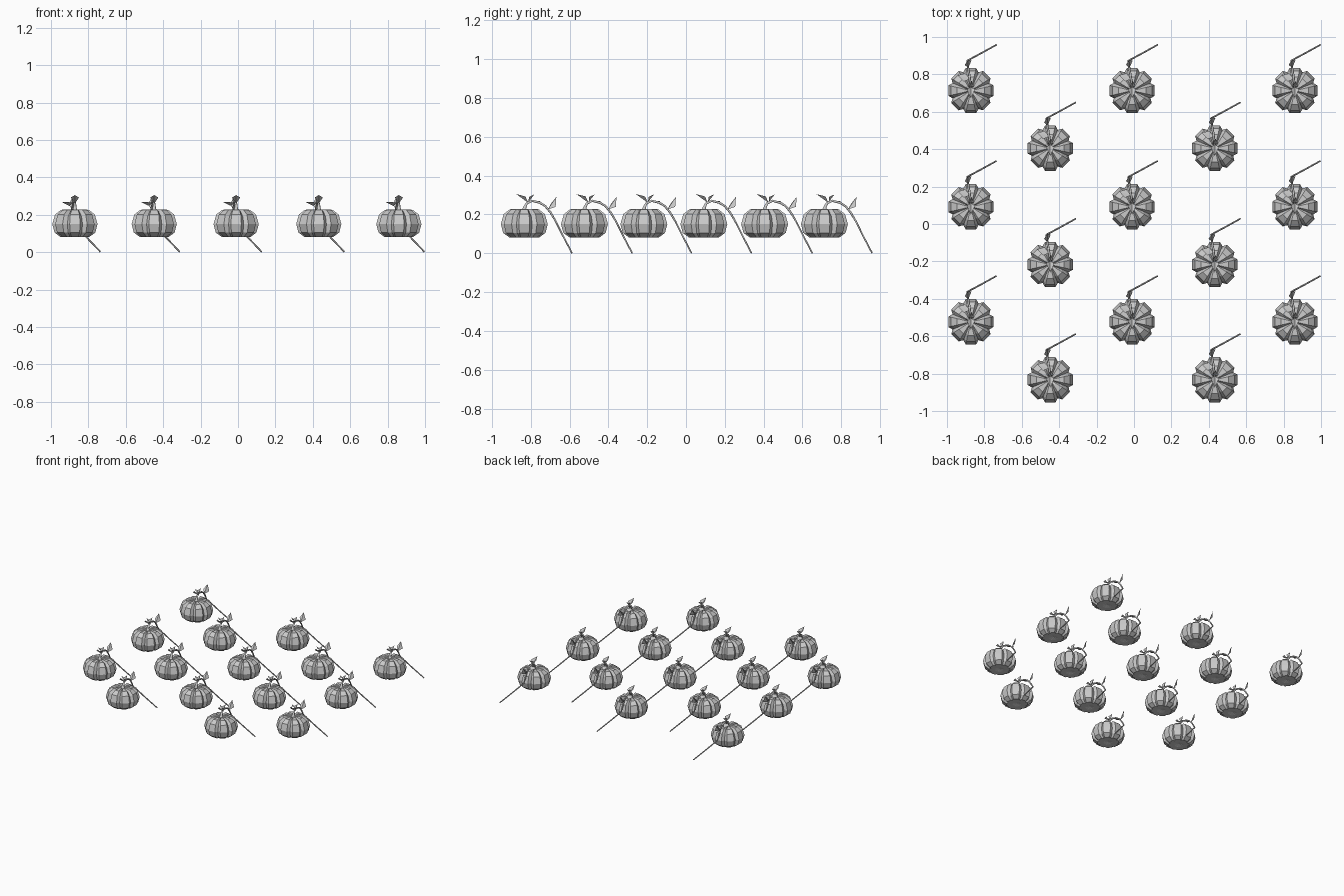
import bpy, bmesh, math
from mathutils import Vector

if "Cube" in bpy.data.objects:
    bpy.data.objects.remove(bpy.data.objects["Cube"])


def mesh_from(name, bm):
    bmesh.ops.recalc_face_normals(bm, faces=bm.faces[:])
    me = bpy.data.meshes.new(name)
    bm.to_mesh(me)
    bm.free()
    return me


# Ribbed pumpkin body: a profile swept around with eight lobes
def pumpkin_mesh():
    lobes = 8
    profile = [(0.035, 0.083), (0.08, 0.082), (0.112, 0.105), (0.124, 0.15),
               (0.109, 0.203), (0.076, 0.228), (0.035, 0.23)]
    bm = bmesh.new()
    rings = []
    for r, z in profile:
        ring = []
        for k in range(lobes):
            mid = 2 * math.pi * k / lobes
            for deg, scale in ((-22.5, 0.84), (-13, 0.98), (13, 0.98)):
                a = mid + math.radians(deg)
                dip = (1 - scale) * (0.08 if z > 0.2 else 0)
                ring.append(bm.verts.new((r * scale * math.cos(a) * 1.02,
                                          r * scale * math.sin(a) * 1.02, z - dip)))
        rings.append(ring)
    n = lobes * 3
    for a, b in zip(rings, rings[1:]):
        for i in range(n):
            bm.faces.new((a[i], a[(i + 1) % n], b[(i + 1) % n], b[i]))
    for ring, z in ((rings[0], 0.09), (rings[-1], 0.218)):
        c = bm.verts.new((0, 0, z))
        for i in range(n):
            bm.faces.new((ring[i], ring[(i + 1) % n], c))
    return mesh_from("pumpkin", bm)


# Arching stem that trails down to the ground as a vine
def vine_mesh():
    path = [(0, 0, 0.215, 2.6), (0, 0.002, 0.235, 1.3), (0, 0.012, 0.256, 1),
            (-0.003, 0.04, 0.27, 0.9), (-0.008, 0.08, 0.26, 0.9),
            (-0.013, 0.108, 0.243, 0.8), (-0.017, 0.135, 0.21, 0.8),
            (-0.02, 0.16, 0.168, 0.7), (0.06, 0.203, 0.082, 0.65),
            (0.136, 0.245, 0.002, 0.6)]
    cu = bpy.data.curves.new("vine_path", 'CURVE')
    cu.dimensions = '3D'
    cu.bevel_depth = 0.007
    cu.bevel_resolution = 1
    cu.use_fill_caps = True
    sp = cu.splines.new('POLY')
    sp.points.add(len(path) - 1)
    for p, (x, y, z, r) in zip(sp.points, path):
        p.co = (x, y, z, 1)
        p.radius = r
    ob = bpy.data.objects.new("vine_path", cu)
    bpy.context.collection.objects.link(ob)
    me = bpy.data.meshes.new_from_object(
        ob.evaluated_get(bpy.context.evaluated_depsgraph_get()))
    bpy.data.objects.remove(ob)
    return me


# Folded pointed leaves: base, tip, sideways half-width, fold lift
def leaves_mesh():
    leaves = [((0, 0.02, 0.26), (0, -0.042, 0.305), (0.022, 0, 0), (0, 0.014, 0.012)),
              ((0, 0.022, 0.264), (0.004, 0.052, 0.303), (0.014, 0, 0), (0, -0.012, 0.008)),
              ((-0.005, 0.062, 0.264), (-0.07, 0.082, 0.268), (0.004, 0.022, -0.01), (0, 0, -0.008)),
              ((-0.014, 0.122, 0.226), (-0.016, 0.165, 0.29), (0.018, 0.012, -0.008), (0, 0.008, -0.008))]
    bm = bmesh.new()
    for base, tip, side, lift in leaves:
        b, t, s, l = map(Vector, (base, tip, side, lift))
        m = b.lerp(t, 0.45)
        vb, vt, vm = bm.verts.new(b), bm.verts.new(t), bm.verts.new(m)
        for sign in (1, -1):
            w = bm.verts.new(m + s * sign + l)
            bm.faces.new((vb, vm, w))
            bm.faces.new((vm, vt, w))
    return mesh_from("leaves", bm)


# Staggered patch of fifteen identical plants
parts = {"pumpkin": pumpkin_mesh(), "vine": vine_mesh(), "leaves": leaves_mesh()}
outer, inner = (0.713, 0.092, -0.523), (0.405, -0.217, -0.833)
columns = [(-0.872, outer), (-0.448, inner), (-0.01, outer), (0.432, inner), (0.86, outer)]
count = 0
for x, ys in columns:
    for y in ys:
        count += 1
        for name, me in parts.items():
            ob = bpy.data.objects.new(f"{name}_{count}", me)
            ob.location = (x, y, 0)
            bpy.context.collection.objects.link(ob)
